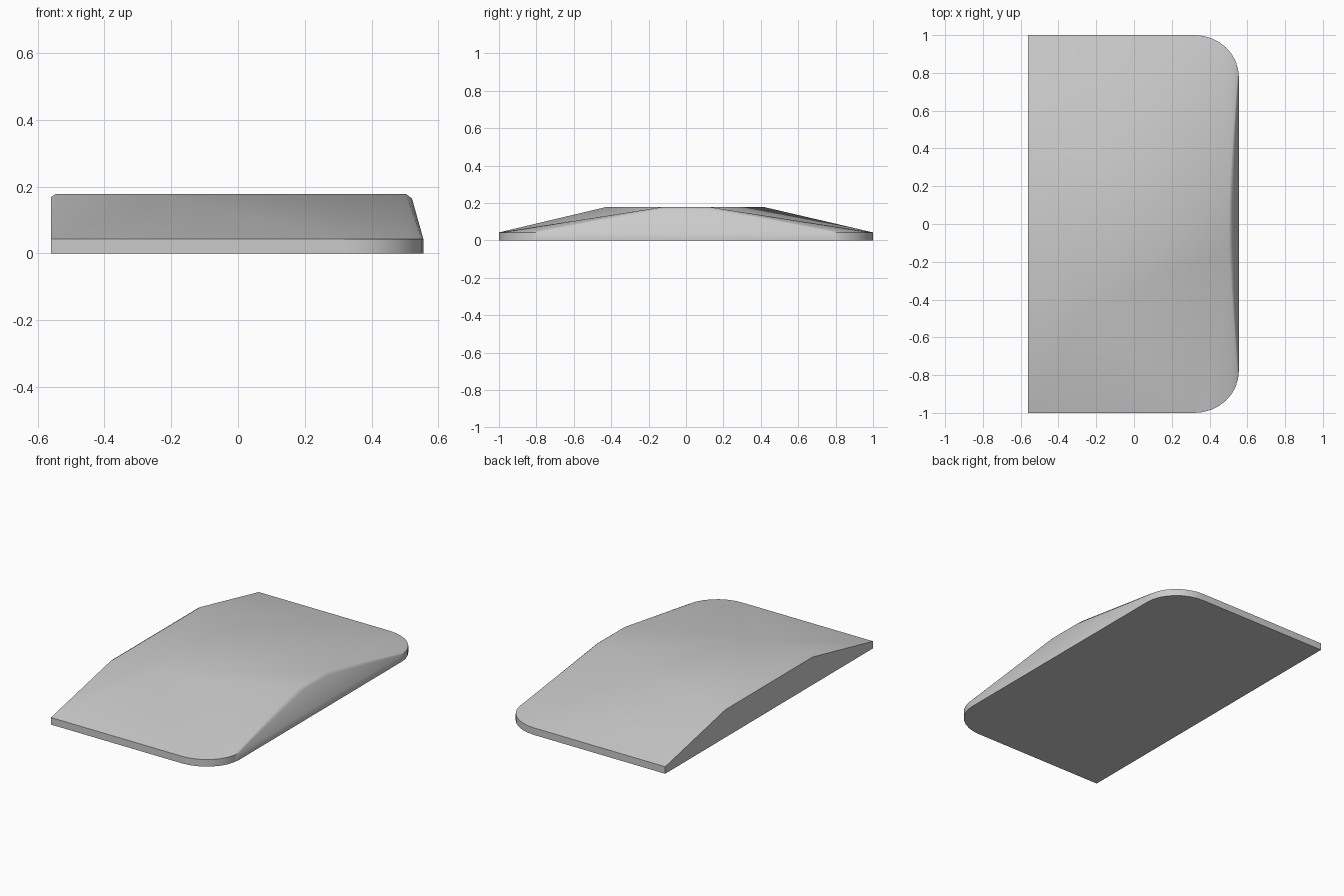
import bpy, bmesh, math

cube = bpy.data.objects.get("Cube")
if cube:
    bpy.data.objects.remove(cube, do_unlink=True)

BACK_X, SIDE_X = -0.56, 0.555
RIM, TOP = 0.043, 0.178

grey = bpy.data.materials.new("plain grey")
grey.use_nodes = True
colour = (0.6, 0.6, 0.6, 1)
grey.diffuse_color = colour
grey.node_tree.nodes["Principled BSDF"].inputs["Base Color"].default_value = colour

bm = bmesh.new()


def face(*verts):
    bm.faces.new(verts)


def half_outline(side, z):
    """Rim of one half: straight end, then the rounded corner."""
    pts = [(BACK_X, side)]
    for i in range(9):
        a = math.radians(90 * i / 8)
        pts.append((SIDE_X - 0.235 * (1 - math.sin(a)),
                    side * (0.78 + 0.22 * math.cos(a))))
    return [bm.verts.new((x, y, z)) for x, y in pts]


# Rim, slope and crest points for each half
halves = {}
for side in (-1, 1):
    low, rim = half_outline(side, 0), half_outline(side, RIM)
    edge = bm.verts.new((BACK_X, side * 0.42, TOP - 0.009))
    crest = bm.verts.new((BACK_X + 0.015, side * 0.42, TOP))
    tip = bm.verts.new((0.503, side * 0.13, TOP))
    shoulder = bm.verts.new((0.521, side * 0.11, TOP - 0.014))
    halves[side] = low, rim, edge, crest, tip, shoulder

    # Vertical rim
    for i in range(len(low) - 1):
        face(low[i], low[i + 1], rim[i + 1], rim[i])

    # Long slope; the front one swells at a point on its crest
    face(edge, crest, rim[0])
    if side < 0:
        swell = bm.verts.new((-0.25, -0.43, TOP))
        face(rim[0], rim[1], swell)
        face(rim[0], swell, crest)
        face(swell, rim[1], tip)
    else:
        face(rim[0], rim[1], crest)
        face(crest, rim[1], tip)

    # Rounded corner fan and softened side edge
    for i in range(1, len(rim) - 1):
        face(rim[i], rim[i + 1], tip)
    face(tip, rim[-1], shoulder)

# Join the halves: crest, flat cut wall, sloping side and underside
f_low, f_rim, f_edge, f_crest, f_tip, f_shoulder = halves[-1]
b_low, b_rim, b_edge, b_crest, b_tip, b_shoulder = halves[1]
face(f_crest, swell, f_tip, b_tip, b_crest)
face(f_edge, f_crest, b_crest, b_edge)
face(f_tip, f_shoulder, b_shoulder, b_tip)
face(f_rim[-1], b_rim[-1], b_shoulder, f_shoulder)
face(f_low[-1], b_low[-1], b_rim[-1], f_rim[-1])
face(f_low[0], f_rim[0], f_edge, b_edge, b_rim[0], b_low[0])
face(*f_low, *reversed(b_low))

bmesh.ops.recalc_face_normals(bm, faces=bm.faces)
mesh = bpy.data.meshes.new("wedge_cover")
bm.to_mesh(mesh)
bm.free()
mesh.materials.append(grey)
cover = bpy.data.objects.new("wedge_cover", mesh)
bpy.context.collection.objects.link(cover)

# Smooth the gentle folds, keep the rim and cut wall crisp
bpy.ops.object.select_all(action="DESELECT")
cover.select_set(True)
bpy.context.view_layer.objects.active = cover
bpy.ops.object.shade_smooth_by_angle(angle=math.radians(40))
